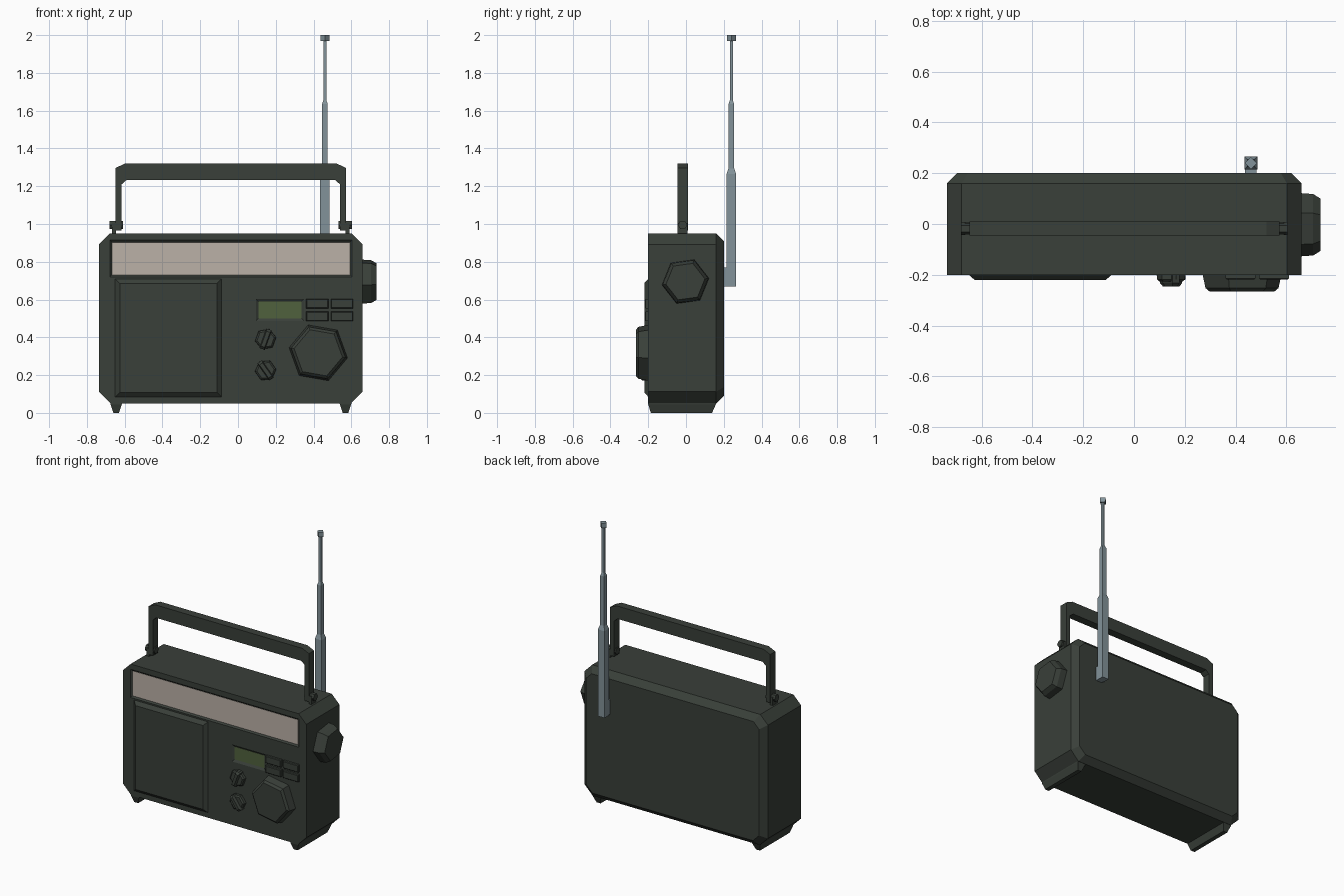
import bpy, bmesh, math
from mathutils import Vector

if "Cube" in bpy.data.objects:
    bpy.data.objects.remove(bpy.data.objects["Cube"])


def material(name, rgb):
    m = bpy.data.materials.new(name)
    m.diffuse_color = (*rgb, 1)
    m.use_nodes = True
    m.node_tree.nodes["Principled BSDF"].inputs["Base Color"].default_value = m.diffuse_color
    return m


CASE = material("dark olive plastic", (0.041, 0.050, 0.041))
BEIGE = material("beige tuning scale", (0.50, 0.44, 0.39))
GREEN = material("green display", (0.080, 0.119, 0.048))
METAL = material("grey metal", (0.225, 0.29, 0.32))
CX = -0.038  # centre line of the case


def loft(name, loops, mat=CASE):
    """Skin a stack of equal-length point loops and cap both ends."""
    bm = bmesh.new()
    rings = [[bm.verts.new(p) for p in loop] for loop in loops]
    n = len(rings[0])
    for a, b in zip(rings, rings[1:]):
        for i in range(n):
            j = (i + 1) % n
            bm.faces.new((a[i], a[j], b[j], b[i]))
    bm.faces.new(rings[0])
    bm.faces.new(rings[-1])
    bmesh.ops.recalc_face_normals(bm, faces=bm.faces)
    me = bpy.data.meshes.new(name)
    bm.to_mesh(me)
    bm.free()
    me.materials.append(mat)
    ob = bpy.data.objects.new(name, me)
    bpy.context.collection.objects.link(ob)
    return ob


def rect(x0, x1, z0, z1, y, inset=0):
    return [(x0 + inset, y, z0 + inset), (x1 - inset, y, z0 + inset),
            (x1 - inset, y, z1 - inset), (x0 + inset, y, z1 - inset)]


def box(name, x0, x1, y0, y1, z0, z1, mat=CASE):
    return loft(name, [rect(x0, x1, z0, z1, y0), rect(x0, x1, z0, z1, y1)], mat)


def ngon(n, r, phase, axis, centre, d):
    """Regular polygon around an axis, at position d on that axis."""
    out = []
    for i in range(n):
        t = math.radians(phase) + math.tau * i / n
        u, v = centre[0] + r * math.cos(t), centre[1] + r * math.sin(t)
        out.append({"x": (d, u, v), "y": (u, d, v), "z": (u, v, d)}[axis])
    return out


def case_loop(y, s):
    """Front outline of the case, with cut corners, shrunk by s."""
    x, z0, z1 = 0.698 - s, 0.05 + s, 0.95 - s
    t, b = 0.058 - s * 0.4, 0.062 - s * 0.4
    half = [(x - b, z0), (x, z0 + b), (x, z1 - t), (x - t, z1)]
    pts = half + [(-px, pz) for px, pz in reversed(half)]
    return [(CX + px, y, pz) for px, pz in pts]


# Case with bevelled back edge
case = loft("case", [case_loop(-0.2, 0), case_loop(0.16, 0), case_loop(0.2, 0.04)])

# Sloped recesses for the tuning scale and the display, with coloured floors
for name, r, inset, mat in (("tuning_scale", (-0.678, 0.604, 0.72, 0.914), 0.011, BEIGE),
                            ("display", (0.094, 0.35, 0.486, 0.604), 0.015, GREEN)):
    cut = loft(name + "_cutter", [rect(*r, -0.23, -inset * 2), rect(*r, -0.2, 0),
                                  rect(*r, -0.19, inset)])
    # straighten the outer end so that the cutter clears the front
    for v in cut.data.vertices:
        if v.co.y < -0.22:
            v.co.x = r[0] if v.co.x < (r[0] + r[1]) / 2 else r[1]
            v.co.z = r[2] if v.co.z < (r[2] + r[3]) / 2 else r[3]
    cut.hide_render = True
    cut.hide_viewport = True
    mod = case.modifiers.new(name, "BOOLEAN")
    mod.operation, mod.object, mod.solver = "DIFFERENCE", cut, "EXACT"
    box(name, r[0] + inset, r[1] - inset, -0.192, -0.186, r[2] + inset, r[3] - inset, mat)

# Speaker panel
sp = (-0.65, -0.088, 0.085, 0.71)
loft("speaker_panel", [rect(*sp, -0.195), rect(*sp, -0.2), rect(*sp, -0.221, 0.024)])

# Four push buttons
for x0 in (0.36, 0.492):
    for z0 in (0.486, 0.553):
        b = (x0, x0 + 0.118, z0, z0 + 0.05)
        loft("push_button", [rect(*b, -0.195), rect(*b, -0.214), rect(*b, -0.218, 0.004)])

# Tuning dial and side knob, both bevelled hexagons
loft("tuning_dial", [ngon(6, r, 50, "y", (0.425, 0.318), y)
                     for r, y in ((0.158, -0.195), (0.156, -0.205), (0.146, -0.252), (0.13, -0.265))])
loft("side_knob", [ngon(6, r, 8, "x", (-0.003, 0.695), x)
                   for r, x in ((0.126, 0.65), (0.122, 0.705), (0.104, 0.734))])

# Small knobs with grip ridges
for z, tilt in ((0.39, 70), (0.225, 125)):
    c = (0.146, z)
    loft("small_knob", [ngon(6, 0.057, tilt, "y", c, -0.195), ngon(6, 0.056, tilt, "y", c, -0.218),
                        ngon(6, 0.046, tilt, "y", c, -0.226)])
    a = Vector((math.cos(math.radians(tilt)), 0, math.sin(math.radians(tilt))))
    p = Vector((-a.z, 0, a.x))

    def ridge(l, w, y):
        return [Vector((c[0], y, c[1])) + a * l * i + p * w * j
                for i, j in ((-1, -1), (1, -1), (1, 1), (-1, 1))]
    loft("small_knob_ridge", [ridge(0.055, 0.015, -0.2), ridge(0.055, 0.015, -0.232),
                              ridge(0.042, 0.010, -0.246)])

# Carrying handle: a cut-cornered arch
half = [(0.61, 0.965), (0.61, 1.297), (0.56, 1.32)]
inner = [(0.553, 1.232), (0.578, 1.21), (0.578, 0.965)]
arch = half + [(-x, z) for x, z in reversed(half)] + \
    [(-x, z) for x, z in reversed(inner)] + inner
loft("handle", [[(CX + x, y, z) for x, z in arch] for y in (-0.046, 0.01)])

for s in (-1, 1):
    # Handle brackets and hinge pins
    xs = sorted((CX + s * 0.608, CX + s * 0.628))
    box("handle_bracket", *xs, -0.044, 0.008, 0.94, 1.005)
    loft("hinge_pin", [ngon(6, 0.025, 0, "x", (-0.018, 0.995), CX + s * x) for x in (0.57, 0.642)])
    # Tapered feet running front to back
    f = CX + s * 0.607
    loft("foot", [[(f - w, y0, z), (f + w, y0, z), (f + w, y1, z), (f - w, y1, z)]
                  for w, y0, y1, z in ((0.034, -0.2, 0.16, 0.065), (0.030, -0.2, 0.158, 0.045),
                                       (0.015, -0.186, 0.138, 0))])

# Telescopic antenna: square sections stepping inward, diamond tip
AN = (0.46, 0.24)
loft("antenna", [ngon(4, w * math.sqrt(2), 45, "z", AN, z)
                 for w, z in ((0.025, 0.668), (0.025, 1.265), (0.015, 1.295), (0.015, 1.635),
                              (0.008, 1.655), (0.008, 1.975))], METAL)
loft("antenna_tip", [ngon(4, 0.024, 0, "z", AN, z) for z in (1.968, 2.0)], METAL)
box("antenna_mount", 0.437, 0.483, 0.195, 0.22, 0.67, 0.77, METAL)
